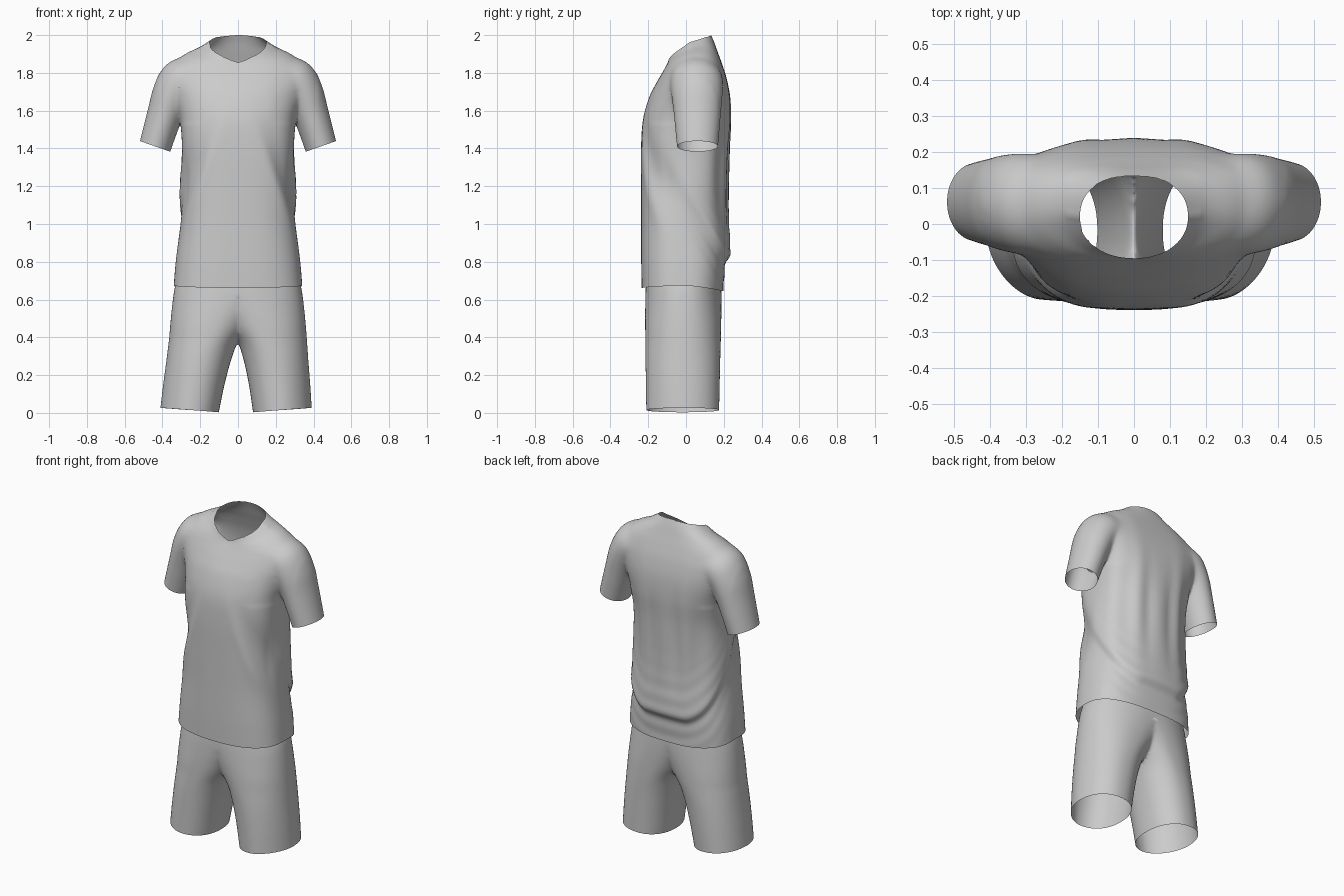
import bpy, bmesh, math
from mathutils import Vector

SEG = 96
if "Cube" in bpy.data.objects:
    bpy.data.objects.remove(bpy.data.objects["Cube"])

fabric = bpy.data.materials.new("light grey fabric")
fabric.use_nodes = True
GREY = (0.6, 0.6, 0.6, 1)
fabric.diffuse_color = GREY
fabric.node_tree.nodes["Principled BSDF"].inputs["Base Color"].default_value = GREY


def smooth_rows(rows, steps):
    """Catmull-Rom interpolation between rows of section values."""
    out = []
    for i in range(len(rows) - 1):
        a, b, c, d = (rows[max(i - 1, 0)], rows[i], rows[i + 1],
                      rows[min(i + 2, len(rows) - 1)])
        for k in range(steps):
            t = k / steps
            out.append([q + t / 2 * (r - p + t * (2 * p - 5 * q + 4 * r - s
                        + t * (3 * (q - r) + s - p)))
                        for p, q, r, s in zip(a, b, c, d)])
    return out + [list(rows[-1])]


def power(v, n):
    return math.copysign(abs(v) ** (2 / n), v)


def clamp(v):
    return min(max(v, 0), 1)


def bell(v, width):
    return math.exp(-(v / width) ** 2)


def loft(name, rings, capped=False):
    """Skin closed rings; caps get material slot 1 so they can be removed."""
    bm = bmesh.new()
    loops = [[bm.verts.new(p) for p in ring] for ring in rings]
    for low, high in zip(loops, loops[1:]):
        for i in range(SEG):
            j = (i + 1) % SEG
            bm.faces.new((low[i], low[j], high[j], high[i]))
    if capped:
        caps = [bm.faces.new(loops[0][::-1]), bm.faces.new(loops[-1])]
        for f in bmesh.ops.poke(bm, faces=caps)["faces"]:
            f.material_index = 1
    bmesh.ops.recalc_face_normals(bm, faces=bm.faces)
    mesh = bpy.data.meshes.new(name)
    bm.to_mesh(mesh)
    bm.free()
    mesh.materials.append(fabric)
    if capped:
        mesh.materials.append(fabric)
    obj = bpy.data.objects.new(name, mesh)
    bpy.context.collection.objects.link(obj)
    return obj


def relax(bm, verts, times):
    for _ in range(times):
        bmesh.ops.smooth_vert(bm, verts=verts, factor=0.5,
                              use_axis_x=True, use_axis_y=True, use_axis_z=True)


def finish(obj, bm):
    bm.to_mesh(obj.data)
    bm.free()
    for f in obj.data.polygons:
        f.use_smooth = True


def folds(x, y, z):
    """Outward offset of the draped cloth."""
    # swag sweeping from the sides down to the lower back
    line = z - (0.81 + 0.53 * max(0.21 - y, 0) / 0.33)
    back = clamp((y + 0.15) / 0.3)
    d = back * bell(line, 0.22) * (0.014 * math.tanh(line / (0.06 - 0.04 * back))
                                   + 0.002 * back * math.sin(line * 60))
    # long vertical folds on the back
    if y > 0:
        d += 0.006 * math.sin(abs(x) * 48 + 1) * bell(z - 1.3, 0.3) * clamp(y / 0.15)
    # diagonal ridges on the front with hollows outside them
    else:
        side = abs(x) - (0.1 + 0.2 * (1.5 - z) / 0.55)
        d += clamp(-y / 0.1) * bell(z - 1.22, 0.25) * (
            0.006 * bell(side, 0.03) - 0.026 * bell(side - 0.08, 0.06))
    return d


# Shirt body: half width, front y, back y, front z, side z, back z,
# squareness of the front and of the back
body = [
    (.340, -.235, .205, .66, .675, .645, 2.7, 2.7),
    (.330, -.237, .220, .80, .80, .80, 2.7, 2.6),
    (.308, -.237, .220, 1.0, 1.0, 1.0, 2.7, 2.4),
    (.302, -.238, .222, 1.2, 1.2, 1.2, 2.8, 2.4),
    (.295, -.238, .228, 1.4, 1.4, 1.4, 2.8, 2.6),
    (.308, -.228, .237, 1.55, 1.55, 1.55, 2.5, 3.0),
    (.340, -.195, .233, 1.67, 1.66, 1.67, 2.3, 3.2),
    (.365, -.155, .215, 1.75, 1.75, 1.77, 2.3, 3.2),
    (.350, -.120, .190, 1.81, 1.84, 1.85, 2.3, 3.0),
    (.285, -.105, .168, 1.835, 1.897, 1.91, 2.2, 2.7),
    (.205, -.098, .150, 1.848, 1.932, 1.96, 2.1, 2.4),
    (.150, -.095, .133, 1.855, 1.963, 2.0, 2.1, 2.3)]
rings = []
for rx, yf, yb, zf, zs, zb, nf, nb in smooth_rows(body, 11):
    ring = []
    for i in range(SEG):
        a = math.tau * i / SEG
        c, s = math.cos(a), math.sin(a)
        n = nb if s > 0 else nf
        x = rx * power(c, n)
        y = (yf + yb) / 2 + (yb - yf) / 2 * power(s, n)
        # the front collar makes a shallow V
        if s > 0:
            z = zs + (zb - zs) * s
        else:
            z = zs + (zf - zs) * (math.asin(-s) / (math.pi / 2)) ** 0.85
        out = Vector((c, s)) * folds(x, y, z)
        ring.append((x + out.x, y + out.y, z))
    rings.append(ring)
shirt = loft("shirt", rings, capped=True)

# Sleeves: centre x, y, z, direction x, z, radius across, radius in y
sleeve = [
    (.200, .050, 1.780, 1.0, -.30, .110, .125), (.285, .055, 1.765, .75, -.70, .125, .140),
    (.345, .058, 1.690, .45, -.90, .108, .136), (.390, .060, 1.570, .36, -.93, .094, .123),
    (.439, .061, 1.411, .33, -.94, .085, .108)]
for sx, name in ((1, "left_sleeve"), (-1, "right_sleeve")):
    rings = []
    for x, y, z, dx, dz, r, ry in smooth_rows(sleeve, 8):
        n = math.hypot(dx, dz)
        ring = []
        for i in range(SEG):
            a = math.tau * i / SEG
            u = r * math.cos(a)
            ring.append((sx * (x - u * dz / n), y + ry * math.sin(a), z + u * dx / n))
        rings.append(ring)
    arm = loft(name, rings, capped=True)
    mod = shirt.modifiers.new(name, "BOOLEAN")
    mod.operation = "UNION"
    mod.solver = "EXACT"
    mod.object = arm
    bpy.context.view_layer.objects.active = shirt
    bpy.ops.object.modifier_apply(modifier=name)
    bpy.data.objects.remove(arm)

# Open the neck, hem and cuffs, then soften the armhole seams
bm = bmesh.new()
bm.from_mesh(shirt.data)
bmesh.ops.delete(bm, geom=[f for f in bm.faces if f.material_index == 1], context="FACES")
bmesh.ops.remove_doubles(bm, verts=bm.verts, dist=0.003)
relax(bm, [v for v in bm.verts if 0.19 < abs(v.co.x) < 0.42 and v.co.z > 1.53], 14)
finish(shirt, bm)
shirt.data.materials.pop(index=1)

# Shorts leg: centre x, outer radius, inner radius, front y, back y, z
leg = [
    (.232, .158, .152, -.210, .175, .015), (.215, .167, .157, -.212, .178, .15),
    (.190, .182, .160, -.214, .181, .28), (.155, .210, .160, -.215, .184, .38),
    (.120, .238, .200, -.216, .186, .47), (.060, .288, .200, -.216, .188, .57),
    (.010, .325, .200, -.214, .188, .66), (.000, .312, .200, -.205, .185, .74),
    (.000, .285, .200, -.195, .180, .85)]
rings = []
for cx, ro, ri, yf, yb, z in smooth_rows(leg, 6):
    ring = []
    for i in range(SEG):
        a = math.tau * i / SEG
        c, s = math.cos(a), math.sin(a)
        # the front outer corner is rounder towards the hem
        n = 2.2 - (0.4 * clamp(1 - z / 0.6) if c > 0 and s < 0 else 0)
        x = max(cx + (ro if c > 0 else ri) * power(c, n), 0)
        y = (yf + yb) / 2 + (yb - yf) / 2 * power(s, n)
        ring.append((x, y, z + 0.012 * c * bell(z, 0.1)))
    rings.append(ring)
shorts = loft("shorts", rings)

# Remove the centre wall, mirror the leg and set the right leg a little wider
bm = bmesh.new()
bm.from_mesh(shorts.data)
wall = [f for f in bm.faces if all(v.co.x < 1e-5 for v in f.verts)]
bmesh.ops.delete(bm, geom=wall, context="FACES")
bmesh.ops.mirror(bm, geom=bm.verts[:] + bm.edges[:] + bm.faces[:],
                 axis="X", merge_dist=0.0005)
bmesh.ops.remove_doubles(bm, verts=bm.verts, dist=0.0005)
relax(bm, [v for v in bm.verts if abs(v.co.x) < 0.07 and 0.33 < v.co.z < 0.7], 8)
for v in bm.verts:
    if v.co.x < 0 and v.co.z < 0.4:
        v.co.x -= 0.022 * (1 - v.co.z / 0.4)
bmesh.ops.recalc_face_normals(bm, faces=bm.faces)
finish(shorts, bm)
